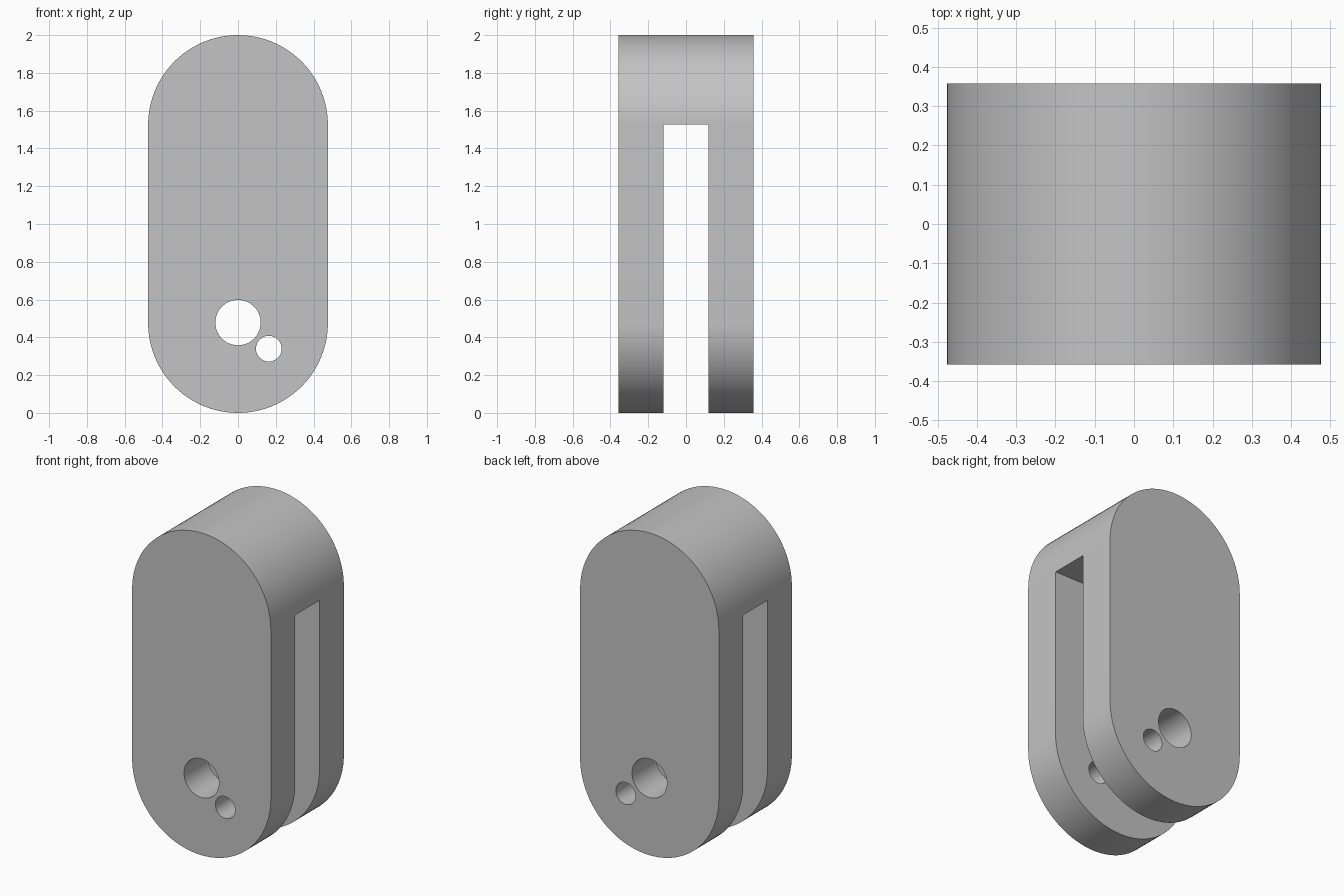
import bpy, math

if "Cube" in bpy.data.objects:
    bpy.data.objects.remove(bpy.data.objects["Cube"])

R, HALF_Y, SLOT_TOP = 0.476, 0.358, 1.526

grey = bpy.data.materials.new("plain grey")
grey.diffuse_color = (0.55, 0.55, 0.55, 1)
grey.use_nodes = True
grey.node_tree.nodes["Principled BSDF"].inputs["Base Color"].default_value = grey.diffuse_color


def prism(name, outline, depth):
    """Extrude an x-z outline along y, centred on y = 0."""
    n = len(outline)
    verts = [(x, y, z) for y in (-depth, depth) for x, z in outline]
    faces = [tuple(range(n)), tuple(range(2 * n - 1, n - 1, -1))]
    faces += [(i, i + n, (i + 1) % n + n, (i + 1) % n) for i in range(n)]
    mesh = bpy.data.meshes.new(name)
    mesh.from_pydata(verts, [], faces)
    mesh.materials.append(grey)
    obj = bpy.data.objects.new(name, mesh)
    bpy.context.collection.objects.link(obj)
    return obj


def arc(cx, cz, r, start, sweep, steps):
    return [(cx + r * math.cos(start + sweep * i / steps),
             cz + r * math.sin(start + sweep * i / steps)) for i in range(steps + 1)]


# Rounded-end body
body = prism("clevis_body",
             arc(0, 2 - R, R, 0, math.pi, 48) + arc(0, R, R, math.pi, math.pi, 48), HALF_Y)

# Slot between the two legs, then the pin hole and the small hole
cutters = [
    prism("slot_cutter", [(-1, -1), (1, -1), (1, SLOT_TOP), (-1, SLOT_TOP)], 0.119),
    prism("pin_hole_cutter", arc(0, 0.478, 0.12, 0, math.tau, 48)[:-1], 1),
    prism("small_hole_cutter", arc(0.163, 0.34, 0.068, 0, math.tau, 32)[:-1], 1),
]
bpy.context.view_layer.objects.active = body
body.select_set(True)
for cutter in cutters:
    cut = body.modifiers.new(cutter.name, 'BOOLEAN')
    cut.operation, cut.solver, cut.object = 'DIFFERENCE', 'EXACT', cutter
    bpy.ops.object.modifier_apply(modifier=cut.name)
for cutter in cutters:
    bpy.data.objects.remove(cutter)

# Smooth curved walls, crisp edges
bpy.ops.object.select_all(action='DESELECT')
body.select_set(True)
bpy.ops.object.shade_smooth_by_angle(angle=math.radians(30))
